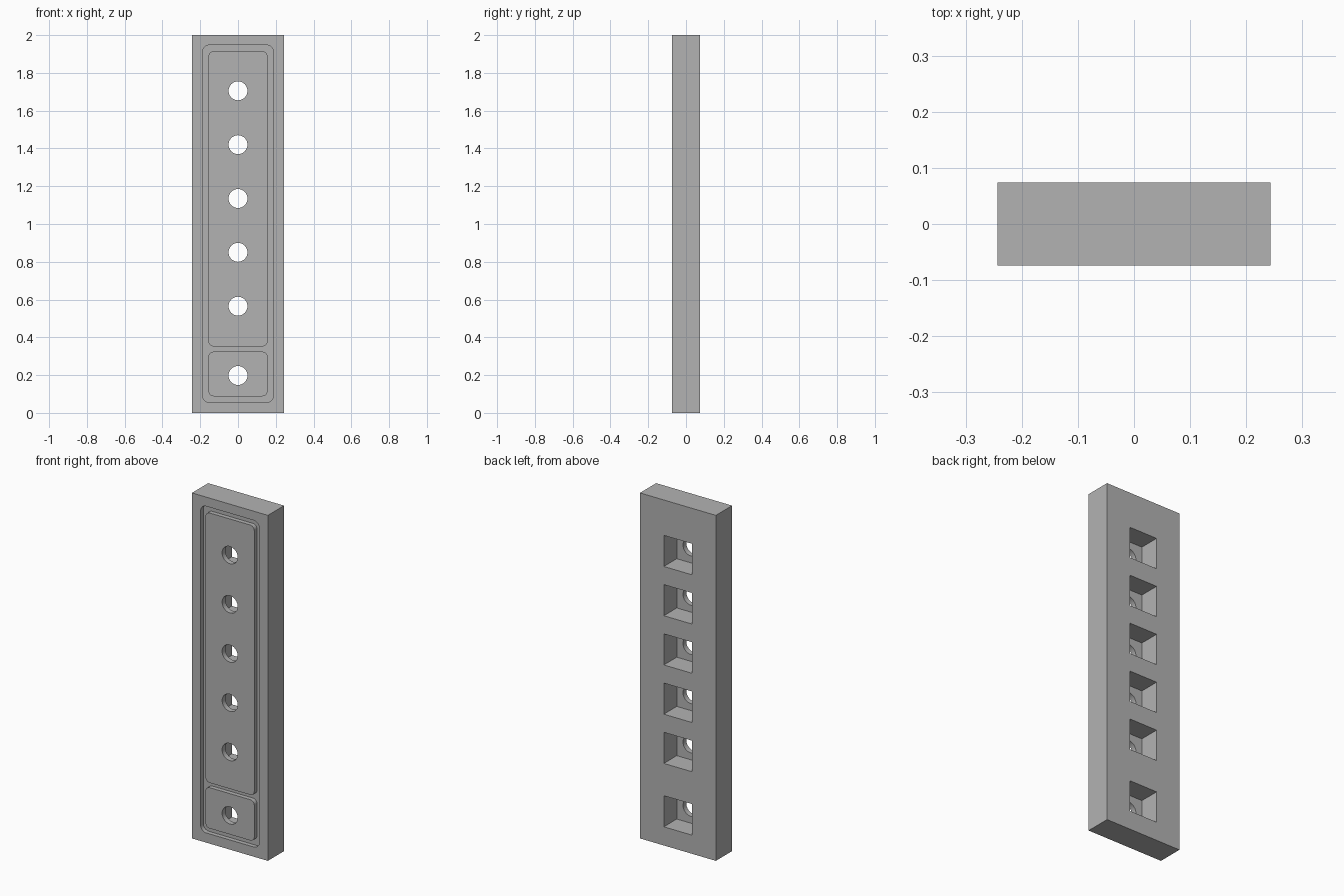
import bpy
import bmesh
from math import cos, sin, pi

if "Cube" in bpy.data.objects:
    bpy.data.objects.remove(bpy.data.objects["Cube"], do_unlink=True)

HALF_W, HALF_D, HEIGHT = 0.243, 0.074, 2.0
FRONT, BACK = -HALF_D, HALF_D
GROOVE_DEPTH, POCKET_DEPTH = 0.025, 0.118
POCKET, HOLE_RADIUS = 0.09, 0.05
HOLE_HEIGHTS = [0.198] + [0.565 + 0.285 * i for i in range(5)]

grey = bpy.data.materials.new("plain grey")
grey.use_nodes = True
colour = (0.45, 0.45, 0.45, 1)
grey.diffuse_color = colour
grey.node_tree.nodes["Principled BSDF"].inputs["Base Color"].default_value = colour


def rounded(half_w, z0, z1, r=0, steps=8):
    """Outline of a rectangle in x and z with rounded corners."""
    if r == 0:
        return [(-half_w, z0), (half_w, z0), (half_w, z1), (-half_w, z1)]
    corners = [(half_w - r, z1 - r), (r - half_w, z1 - r),
               (r - half_w, z0 + r), (half_w - r, z0 + r)]
    return [(cx + r * cos((q + i / steps) * pi / 2),
             cz + r * sin((q + i / steps) * pi / 2))
            for q, (cx, cz) in enumerate(corners) for i in range(steps + 1)]


def circle(z, r, n=32):
    return [(r * cos(2 * pi * i / n), z + r * sin(2 * pi * i / n)) for i in range(n)]


def prisms(name, outlines, y0, y1):
    """Extrude x-z outlines from y0 to y1 into one object."""
    bm = bmesh.new()
    for outline in outlines:
        face = bm.faces.new([bm.verts.new((x, y0, z)) for x, z in outline])
        ext = bmesh.ops.extrude_face_region(bm, geom=[face], use_keep_orig=True)
        verts = [v for v in ext["geom"] if isinstance(v, bmesh.types.BMVert)]
        bmesh.ops.translate(bm, verts=verts, vec=(0, y1 - y0, 0))
    bmesh.ops.recalc_face_normals(bm, faces=bm.faces)
    mesh = bpy.data.meshes.new(name)
    bm.to_mesh(mesh)
    bm.free()
    mesh.materials.append(grey)
    obj = bpy.data.objects.new(name, mesh)
    bpy.context.collection.objects.link(obj)
    return obj


def cut(target, cutter):
    """Subtract the cutter from the target and discard it."""
    mod = target.modifiers.new("cut", 'BOOLEAN')
    mod.operation, mod.solver, mod.object = 'DIFFERENCE', 'EXACT', cutter
    bpy.context.view_layer.objects.active = target
    bpy.ops.object.modifier_apply(modifier=mod.name)
    bpy.data.objects.remove(cutter, do_unlink=True)


# Solid block
body = prisms("mounting_plate", [rounded(HALF_W, 0, HEIGHT)], FRONT, BACK)

# Front groove running around two raised panels
groove = prisms("groove_cutter", [rounded(0.188, 0.056, 1.947, 0.036)],
                FRONT - 0.05, FRONT + GROOVE_DEPTH)
panels = prisms("panel_cutter", [rounded(0.156, 0.352, 1.914, 0.026),
                                 rounded(0.156, 0.088, 0.324, 0.026)],
                FRONT - 0.1, FRONT + 0.1)
cut(groove, panels)
cut(body, groove)

# Square pockets in the back
cut(body, prisms("pocket_cutter", [rounded(POCKET, z - POCKET, z + POCKET)
                                   for z in HOLE_HEIGHTS],
                 BACK - POCKET_DEPTH, BACK + 0.05))

# Round holes through to the front
cut(body, prisms("hole_cutter", [circle(z, HOLE_RADIUS) for z in HOLE_HEIGHTS],
                 FRONT - 0.05, BACK - 0.05))

# Smooth curved walls, sharp edges
bpy.ops.object.select_all(action='DESELECT')
body.select_set(True)
bpy.context.view_layer.objects.active = body
bpy.ops.object.shade_smooth_by_angle(angle=pi / 6)
